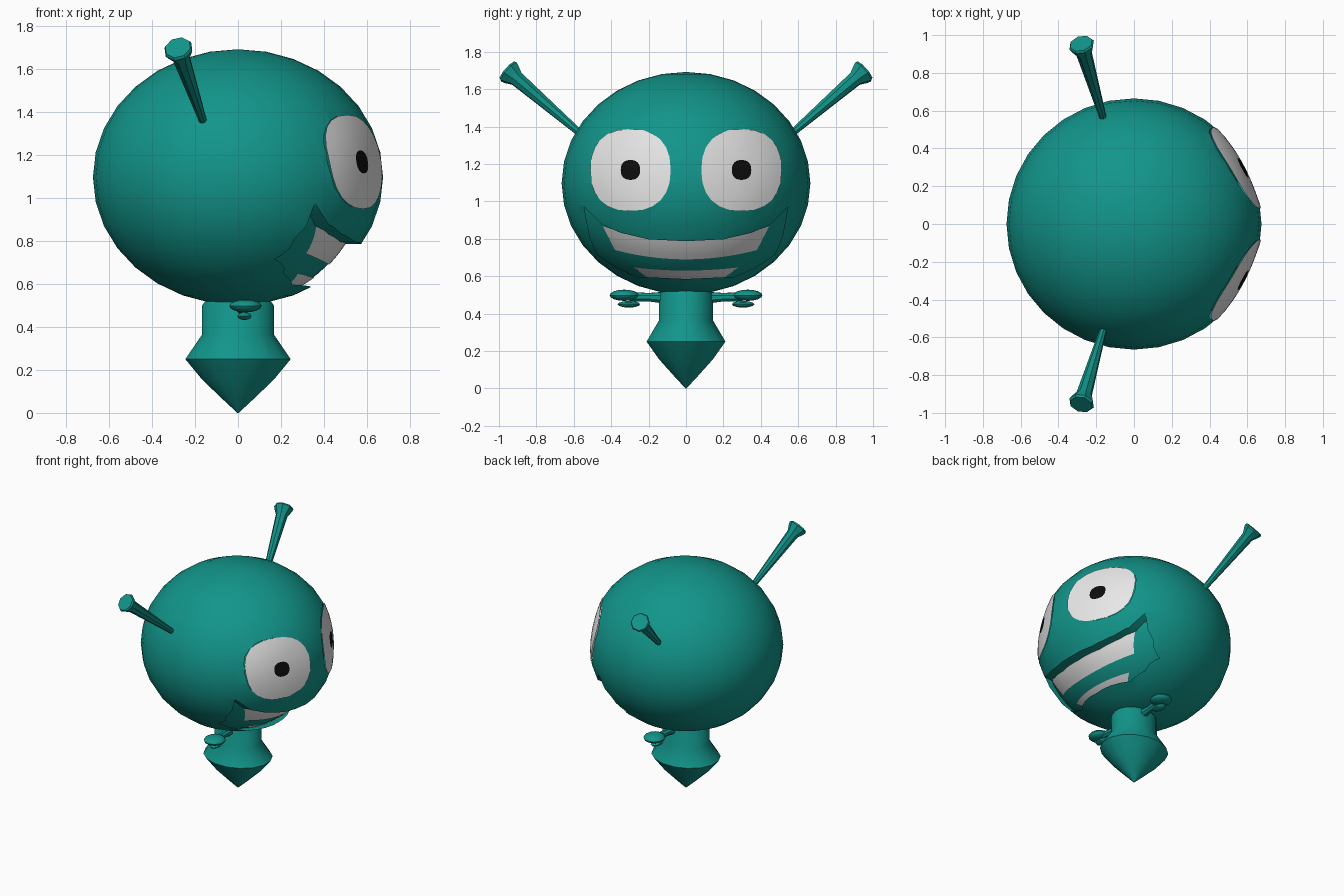
import bpy, bmesh, math
from mathutils import Vector, Matrix

if "Cube" in bpy.data.objects:
    bpy.data.objects.remove(bpy.data.objects["Cube"])


def material(name, rgb):
    m = bpy.data.materials.new(name)
    m.diffuse_color = (*rgb, 1)
    m.use_nodes = True
    m.node_tree.nodes["Principled BSDF"].inputs["Base Color"].default_value = m.diffuse_color
    return m


TEAL = material("teal skin", (0.006, 0.30, 0.255))
WHITE = material("soft white", (0.8, 0.8, 0.8))
BLACK = material("black", (0.004, 0.004, 0.004))

CZ = 1.097                       # head centre height
HEAD = (0.675, 0.665, 0.595)     # head radii
INNER = (0.585, 0.65, 0.582)     # recessed mouth surface radii


def surf_x(r, y, z):
    """x of the ellipsoid surface facing +x."""
    return r[0] * math.sqrt(max(0, 1 - (y / r[1]) ** 2 - ((z - CZ) / r[2]) ** 2))


def add(name, verts, faces, mats, angle=35, recalc=True):
    me = bpy.data.meshes.new(name)
    me.from_pydata(verts, [], faces)
    if recalc:
        bm = bmesh.new()
        bm.from_mesh(me)
        bmesh.ops.recalc_face_normals(bm, faces=bm.faces)
        bm.to_mesh(me)
        bm.free()
    for m in mats:
        me.materials.append(m)
    ob = bpy.data.objects.new(name, me)
    bpy.context.collection.objects.link(ob)
    smooth(ob, angle)
    return ob


def smooth(ob, angle=35):
    bpy.ops.object.select_all(action='DESELECT')
    ob.select_set(True)
    bpy.context.view_layer.objects.active = ob
    bpy.ops.object.shade_smooth_by_angle(angle=math.radians(angle))


def ellipsoid(name, centre, radii, seg=32, rings=16):
    me = bpy.data.meshes.new(name)
    bm = bmesh.new()
    bmesh.ops.create_uvsphere(bm, u_segments=seg, v_segments=rings, radius=1)
    bm.transform(Matrix.Translation(centre) @ Matrix.Diagonal((*radii, 1)))
    bm.to_mesh(me)
    bm.free()
    me.materials.append(TEAL)
    ob = bpy.data.objects.new(name, me)
    bpy.context.collection.objects.link(ob)
    smooth(ob)
    return ob


def lathe(name, profile, start, axis, n, squash=1.0):
    """Spin (distance, radius) points around an axis."""
    rot = Vector((0, 0, 1)).rotation_difference(Vector(axis)).to_matrix()
    verts, faces = [], []
    for t, r in profile:
        for i in range(n):
            a = math.tau * (i + 0.5) / n
            verts.append(rot @ Vector((r * math.cos(a), squash * r * math.sin(a), t)) + Vector(start))
    for k in range(len(profile) - 1):
        for i in range(n):
            j = (i + 1) % n
            faces.append((k * n + i, k * n + j, (k + 1) * n + j, (k + 1) * n + i))
    faces.append(tuple(range(n)))
    faces.append(tuple(range((len(profile) - 1) * n, len(profile) * n)))
    return add(name, verts, faces, [TEAL])


def carve(target, outline, x0):
    """Cut a pocket shaped like a (y, z) outline into the +x side."""
    n = len(outline)
    verts = [(x, y, z) for x in (x0, 1.0) for y, z in outline]
    faces = [(i, (i + 1) % n, n + (i + 1) % n, n + i) for i in range(n)]
    faces += [tuple(range(n)), tuple(range(n, 2 * n))]
    cutter = add("cutter", verts, faces, [TEAL])
    cutter.hide_render = True
    mod = target.modifiers.new("carve", 'BOOLEAN')
    mod.operation, mod.solver, mod.object = 'DIFFERENCE', 'EXACT', cutter
    bpy.context.view_layer.objects.active = target
    bpy.ops.object.modifier_apply(modifier=mod.name)
    bpy.data.objects.remove(cutter)


def eye_point(side, r, i, n=24):
    """Rounded-square eye outline at relative size r."""
    a = math.tau * i / n
    c, s = math.cos(a), math.sin(a)
    p = lambda v: math.copysign(abs(v) ** 0.85, v)
    return side * (0.297 + 0.213 * r * p(c)), 1.168 + 0.217 * r * p(s)


# head with the eye and mouth openings
head = ellipsoid("head", (0, 0, CZ), HEAD)
for side in (-1, 1):
    carve(head, [eye_point(side, 1, i) for i in range(24)], 0.3)
half = [(0.2, 0.797), (0.35, 0.832), (0.45, 0.875), (0.545, 0.972),
        (0.515, 0.81), (0.475, 0.715), (0.37, 0.645), (0.26, 0.597)]
mouth = [(0, 0.787)] + half + [(0, 0.585)] + [(-y, z) for y, z in reversed(half)]
carve(head, mouth, 0.05)
smooth(head, 30)
ellipsoid("mouth_inside", (0, 0, CZ), INNER, 64, 32)

# teeth: bands laid on the mouth surface
def teeth(name, top, bottom, nu=24, nv=4):
    verts, faces = [], []
    for b in range(nv + 1):
        v = b / nv
        w, z0, k = [p + (q - p) * v for p, q in zip(top, bottom)]
        for a in range(nu + 1):
            u = 2 * a / nu - 1
            y, z = u * w, z0 + k * u * u
            verts.append((surf_x(INNER, y, z) + 0.006, y, z))
    for b in range(nv):
        for a in range(nu):
            i = b * (nu + 1) + a
            faces.append((i, i + nu + 1, i + nu + 2, i + 1))
    add(name, verts, faces, [WHITE], recalc=False)


teeth("upper_teeth", (0.445, 0.792, 0.075), (0.38, 0.69, 0.05))
teeth("lower_teeth", (0.28, 0.63, 0.017), (0.20, 0.583, 0.004))

# eyes: shallow domes set in the openings, pupil as the inner rings
for side, label in ((-1, "right"), (1, "left")):
    n, rings = 24, (0.12, 0.245, 0.45, 0.65, 0.85, 1.01)
    y, z = eye_point(side, 0, 0)
    dome = lambda y, z, r: (surf_x(HEAD, y, z) - 0.021 * (1 - r * r) + 0.002, y, z)
    verts = [dome(y, z, 0)]
    faces = []
    for k, r in enumerate(rings):
        verts += [dome(*eye_point(side, r, i), r) for i in range(n)]
        for i in range(n):
            j, o = (i + 1) % n, 1 + k * n
            f = (0, 1 + i, 1 + j) if k == 0 else (o - n + i, o + i, o + j, o - n + j)
            faces.append(f if side > 0 else f[::-1])
    eye = add(label + "_eye", verts, faces, [WHITE, BLACK], recalc=False)
    for f in eye.data.polygons:
        f.material_index = 1 if f.index < 2 * n else 0

# body: neck, belly and pointed base
lathe("body", [(0, 0.003), (0.07, 0.08), (0.155, 0.17), (0.25, 0.25), (0.365, 0.17),
               (0.50, 0.17), (0.53, 0.15)], (0, 0, 0), (0, 0, 1), 16, 0.86)

for side, label in ((-1, "right"), (1, "left")):
    # antenna: thin rod widening to a flared tip
    base, tip = Vector((-0.16, side * 0.55, 1.35)), Vector((-0.28, side * 0.956, 1.70))
    length = (tip - base).length
    lathe(label + "_antenna", [(0, 0.018), (length - 0.07, 0.042), (length - 0.035, 0.06),
                               (length - 0.012, 0.069), (length, 0.062)],
          base, (tip - base).normalized(), 8)
    # arm, mitten hand and thumb
    lathe(label + "_arm", [(0, 0.034), (0.09, 0.024), (0.19, 0.026)],
          (0.02, side * 0.11, 0.485), (0.05, side, 0.03), 8)
    ellipsoid(label + "_hand", (0.035, side * 0.33, 0.498), (0.075, 0.078, 0.03), 12, 8)
    ellipsoid(label + "_thumb", (0.03, side * 0.305, 0.45), (0.035, 0.06, 0.018), 10, 6)
